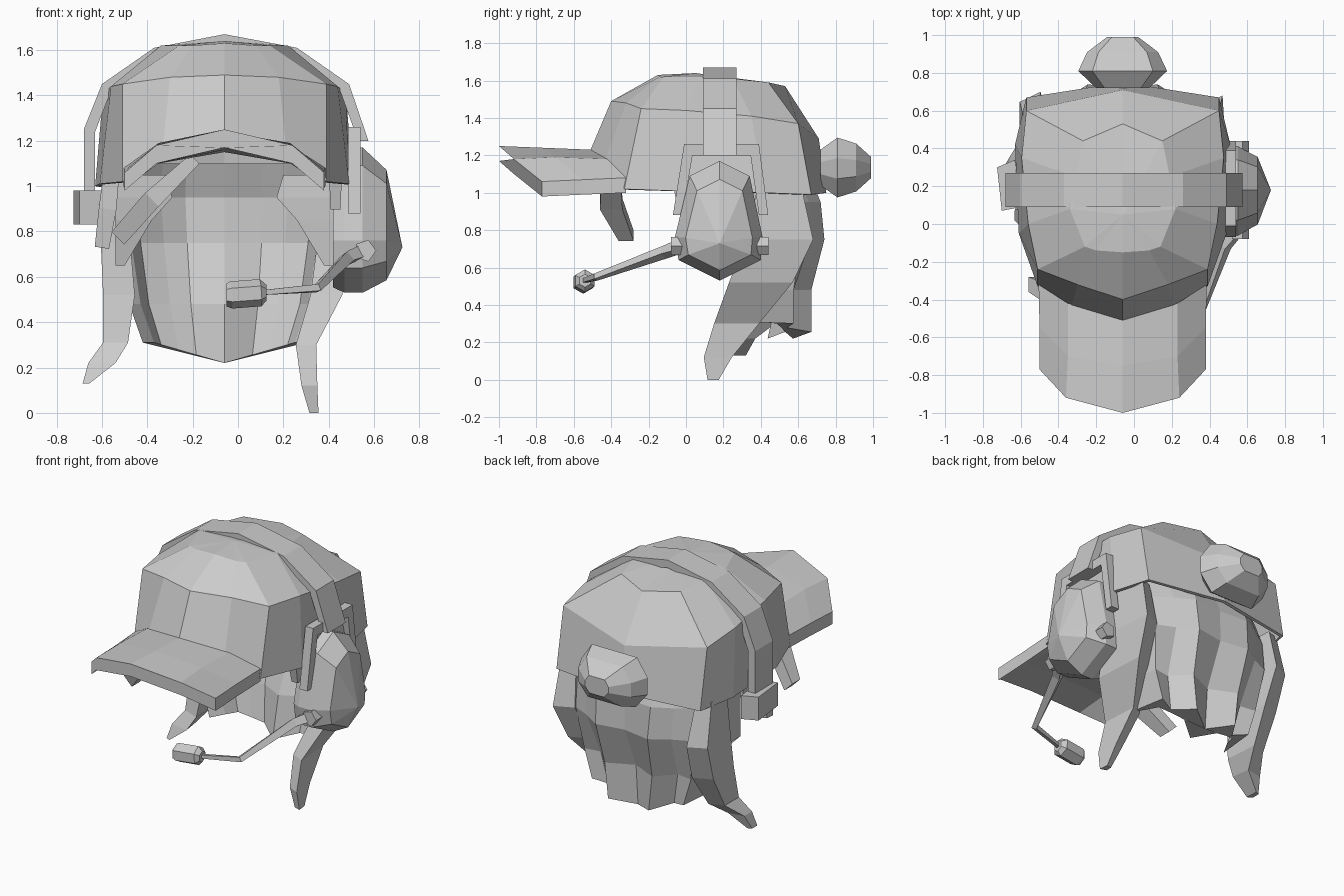
import bpy, bmesh
from math import cos, sin, pi
from mathutils import Vector

if "Cube" in bpy.data.objects:
    bpy.data.objects.remove(bpy.data.objects["Cube"])

CX = -0.06  # symmetry line of cap and hair


def loft(name, rings, cap=(True, True), tip=None):
    """Skin a list of equally long point rings; optional end caps or an apex."""
    bm = bmesh.new()
    vs = [[bm.verts.new(p) for p in r] for r in rings]
    n = len(rings[0])
    for a, b in zip(vs, vs[1:]):
        for i in range(n):
            j = (i + 1) % n
            bm.faces.new((a[i], a[j], b[j], b[i]))
    if cap[0]:
        bm.faces.new(vs[0])
    if tip:
        t = bm.verts.new(tip)
        for i in range(n):
            bm.faces.new((vs[-1][i], vs[-1][(i + 1) % n], t))
    elif cap[1]:
        bm.faces.new(vs[-1])
    bmesh.ops.recalc_face_normals(bm, faces=bm.faces)
    me = bpy.data.meshes.new(name)
    bm.to_mesh(me)
    bm.free()
    ob = bpy.data.objects.new(name, me)
    bpy.context.collection.objects.link(ob)
    return ob


def mirror(half):
    """Half ring (first and last on the centre line) -> full ring about CX."""
    full = half + [(-x, y, z) for x, y, z in half[-2:0:-1]]
    return [(x + CX, y, z) for x, y, z in full]


def sweep(name, path, sides=4, turn=pi / 4):
    """Tube through (x, y, z, radius) stations."""
    pts = [Vector(p[:3]) for p in path]
    rings = []
    for i, p in enumerate(path):
        d = (pts[min(i + 1, len(pts) - 1)] - pts[max(i - 1, 0)]).normalized()
        u = d.cross(Vector((0, 1, 0.01))).normalized()
        v = d.cross(u)
        rings.append([pts[i] + p[3] * (u * cos(a) + v * sin(a))
                      for a in (turn + 2 * pi * k / sides for k in range(sides))])
    return loft(name, rings)


def lock(name, path):
    """Hanging hair lock: skewed box sections (x, y, z, half_x, half_y)."""
    return loft(name, [[(x - a, y - b * .6, z), (x + a, y - b, z),
                        (x + a * .7, y + b, z), (x - a, y + b * .7, z)]
                       for x, y, z, a, b in path])


# cap crown
bottom = [(0, -.51, 1.23), (.27, -.43, 1.18), (.45, -.33, 1.02), (.55, -.05, 1.01),
          (.57, .42, 1.0), (.51, .67, .99), (0, .75, 1.0)]
middle = [(0, -.40, 1.49), (.24, -.32, 1.48), (.45, -.24, 1.45), (.50, 0, 1.44),
          (.535, .35, 1.41), (.51, .60, 1.37), (0, .71, 1.29)]
upper = [(0, -.15, 1.63), (.14, -.14, 1.62), (.20, -.12, 1.62), (.28, .08, 1.62),
         (.25, .25, 1.61), (.21, .44, 1.59), (0, .53, 1.57)]
crown = loft("cap_crown", [mirror(r) for r in (bottom, middle, upper)],
             cap=(False, False), tip=(CX, .05, 1.64))
sol = crown.modifiers.new("thickness", 'SOLIDIFY')
sol.thickness = .02

# cap visor: bent sheet with thickness
rows = []
for half in ([(0, -.50, 1.23), (.29, -.42, 1.18), (.445, -.32, 1.08)],
             [(0, -.75, 1.24), (.29, -.70, 1.19), (.44, -.55, 1.07)],
             [(0, -1.0, 1.25), (.30, -.92, 1.18), (.44, -.77, 1.06)]):
    top = [(-x, y, z) for x, y, z in half[:0:-1]] + half
    under = [(x, y, z - .08) for x, y, z in reversed(top)]
    rows.append([(x + CX, y, z) for x, y, z in top + under])
loft("cap_visor", rows)

# back hair: curved curtain whose folds fan out into tips
rings = []
arc = [(-1, 0), (-.9, .65), (-.65, .85), (-.4, 1), (0, .97), (.4, 1), (.65, .85), (.9, .65), (1, 0)]
for w, yf, yb, z, fold, thick in ((.47, .25, .66, 1.10, 0, .06), (.48, .30, .72, .95, 0, .06),
                                  (.46, .38, .74, .75, .02, .08), (.42, .40, .67, .48, .07, .10),
                                  (.36, .40, .67, .31, .09, .14)):
    low = .09 * (z < .4)
    outer = [(CX + w * u, yf + (yb - yf) * v - fold * (i % 2 == 0), z - low * (1 - abs(u)))
             for i, (u, v) in enumerate(arc)]
    inner = [(CX + (w - .05) * u, yf + (yb - thick - yf) * v - fold * (u == 0),
              z - low * (1 - abs(u))) for u, v in arc]
    rings.append(outer + inner[::-1])
loft("back_hair", rings)

# front edges of the hair at the temples
for name, s in (("right_temple_hair", 1), ("left_temple_hair", -1)):
    loft(name, [[(CX + s * x, y, z) for x, y in ((a, .25), (.48, .22), (.48, .5), (a + .08, .5))]
                for a, z in ((.26, 1.05), (.23, .95), (.32, .85), (.44, .65))])

# hair bun: eight-sided, tapering to the back
outline = [(-.16, .16), (.16, .16), (.235, .05), (.235, -.06), (.15, -.16), (-.15, -.16),
           (-.235, -.06), (-.235, .05)]
loft("hair_bun", [[(CX + x * s, y, 1.135 + z * s) for x, z in outline]
                  for y, s in ((.72, .6), (.81, 1), (.91, .8), (.99, .35))])

# long side locks
lock("right_lock", [(.42, .50, 1.02, .05, .12), (.42, .50, .75, .07, .18),
                    (.39, .40, .52, .07, .17), (.30, .27, .30, .045, .12),
                    (.315, .17, .12, .035, .075), (.335, .145, 0, .02, .03)])
lock("left_lock", [(-.54, .50, 1.02, .05, .12), (-.54, .52, .75, .065, .18),
                   (-.525, .46, .52, .07, .16), (-.54, .38, .31, .055, .11),
                   (-.60, .31, .22, .06, .06), (-.67, .28, .13, .015, .04)])

# loose front strand and short side strands
loft("front_strand", [[(x - a, y - b, z + a), (x + a, y - b, z - a),
                       (x + a, y + b, z - a), (x - a, y + b, z + a)]
                      for x, y, z, a, b in ((-.19, -.40, 1.12, .02, .05), (-.38, -.40, .94, .03, .06),
                                            (-.53, -.32, .77, .028, .04))])
sweep("short_left_strand", [(-.56, .04, 1.04, .05), (-.575, .04, .90, .055), (-.60, .05, .73, .045)])
sweep("short_right_strand", [(.43, -.04, 1.04, .04), (.43, -.02, .90, .03)])

# headset band
arch = [(-.68, .95), (-.68, 1.25), (-.60, 1.45), (-.37, 1.61), (-.06, 1.67),
        (.26, 1.61), (.49, 1.45), (.575, 1.2)]
inside = [(-.63, .95), (-.63, 1.24), (-.56, 1.42), (-.35, 1.56), (-.06, 1.62),
          (.24, 1.56), (.45, 1.42), (.53, 1.2)]
loft("headset_band", [[(x, y, z) for x, z in arch + inside[::-1]] for y in (.09, .27)])
loft("band_end_pad", [[(-.725, .30, z), (-.70, .07, z), (-.60, .09, z), (-.63, .34, z)]
                      for z in (.83, .98)])

# forked bracket holding the ear cup
fork = [(-.07, .88), (-.01, 1.26), (.39, 1.26), (.44, .88), (.39, .88),
        (.345, 1.2), (.035, 1.2), (-.02, .88)]
loft("ear_cup_bracket", [[(x, y, z) for y, z in fork] for x in (.485, .54)])

# ear cup
side = [(.18, 1.17), (.34, 1.09), (.41, .76), (.40, .64), (.18, .53),
        (-.04, .64), (-.06, .76), (.02, 1.09)]
loft("ear_cup", [[(x, .18 + (y - .18) * s, .76 + (z - .76) * s) for y, z in side]
                 for x, s in ((.42, .9), (.47, 1), (.55, 1), (.655, .76))], tip=(.725, .18, .73))

# hinge knobs
for name, y in (("front_hinge", -.05), ("back_hinge", .41)):
    sweep(name, [(.56, y - .03, .715, .05), (.56, y + .03, .715, .05)], 5, 0)

# microphone boom and capsule
sweep("microphone_boom", [(.54, -.04, .71, .04), (.48, -.12, .68, .035),
                          (.35, -.48, .55, .022), (.10, -.545, .53, .015)])
sweep("microphone", [(-.05, -.55, .52, .05), (-.03, -.55, .52, .06),
                     (.10, -.54, .53, .06), (.125, -.54, .53, .035)], 6, 0)
